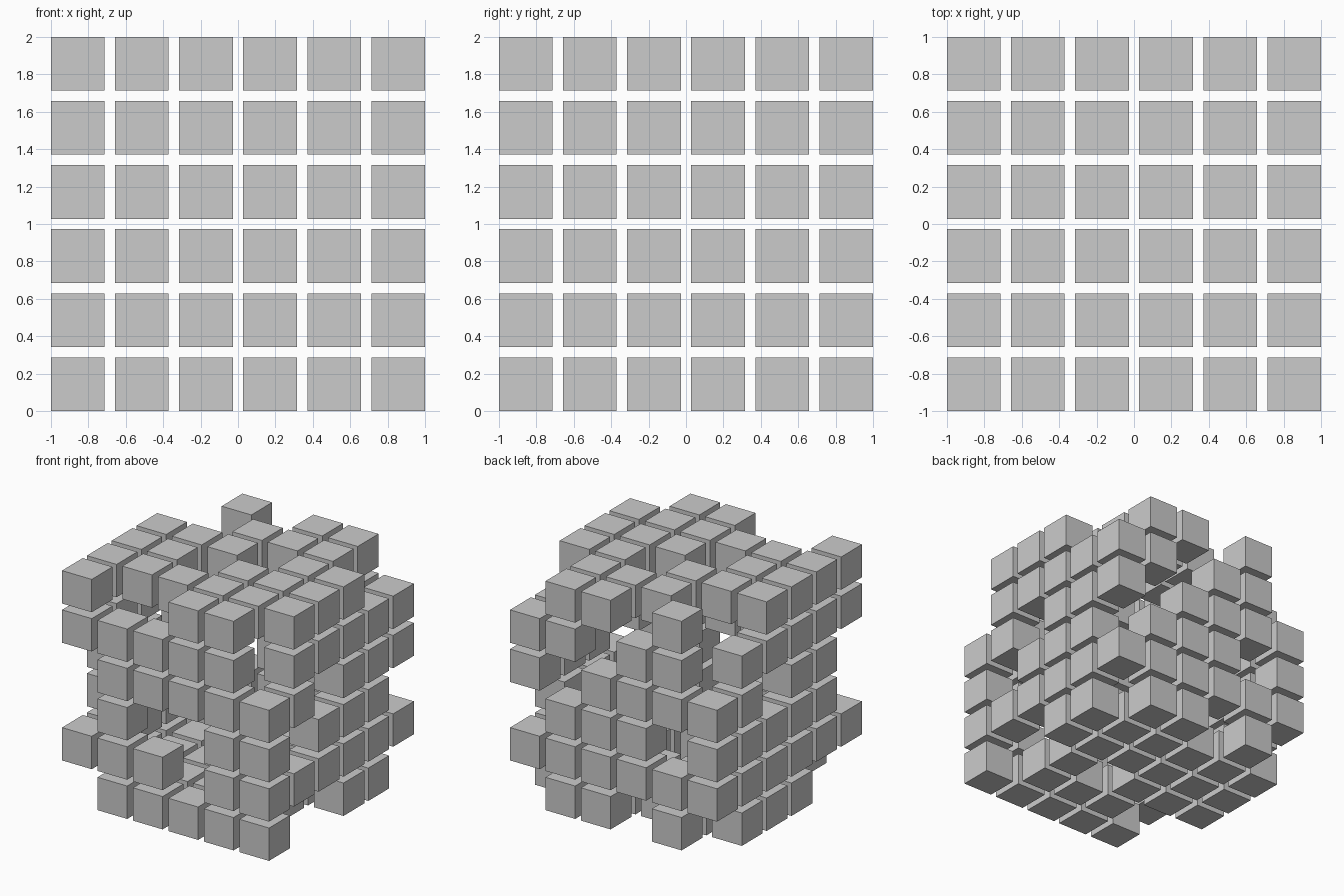
import bpy, bmesh
from mathutils import Matrix, Vector

if "Cube" in bpy.data.objects:
    bpy.data.objects.remove(bpy.data.objects["Cube"])

N = 6
SIZE = 0.287
PITCH = (2 - SIZE) / (N - 1)

# Missing blocks of the hollow shell, per layer from the ground up ("xy" index pairs)
HOLES = [
    "00 01 51 52 55 05 25 11 32",
    "30",
    "00 20 30 51 55 15",
    "00 52 45 03",
    "50 35 05",
    "10 20 50 22 33 04 14 54 05 25 55",
]


def on_shell(*idx):
    return any(i in (0, N - 1) for i in idx)


def block_layer(z, holes):
    """One layer of separate cubes, skipping the hollow core and the holes."""
    bm = bmesh.new()
    for x in range(N):
        for y in range(N):
            if not on_shell(x, y, z) or f"{x}{y}" in holes:
                continue
            pos = Vector((x, y, z)) * PITCH + Vector((-1, -1, 0)) + Vector((SIZE / 2,) * 3)
            bmesh.ops.create_cube(bm, size=SIZE, matrix=Matrix.Translation(pos))
    name = f"block_layer_{z + 1}"
    mesh = bpy.data.meshes.new(name)
    bm.to_mesh(mesh)
    bm.free()
    bpy.context.collection.objects.link(bpy.data.objects.new(name, mesh))


# Stack the six layers
for level, text in enumerate(HOLES):
    block_layer(level, text.split())
